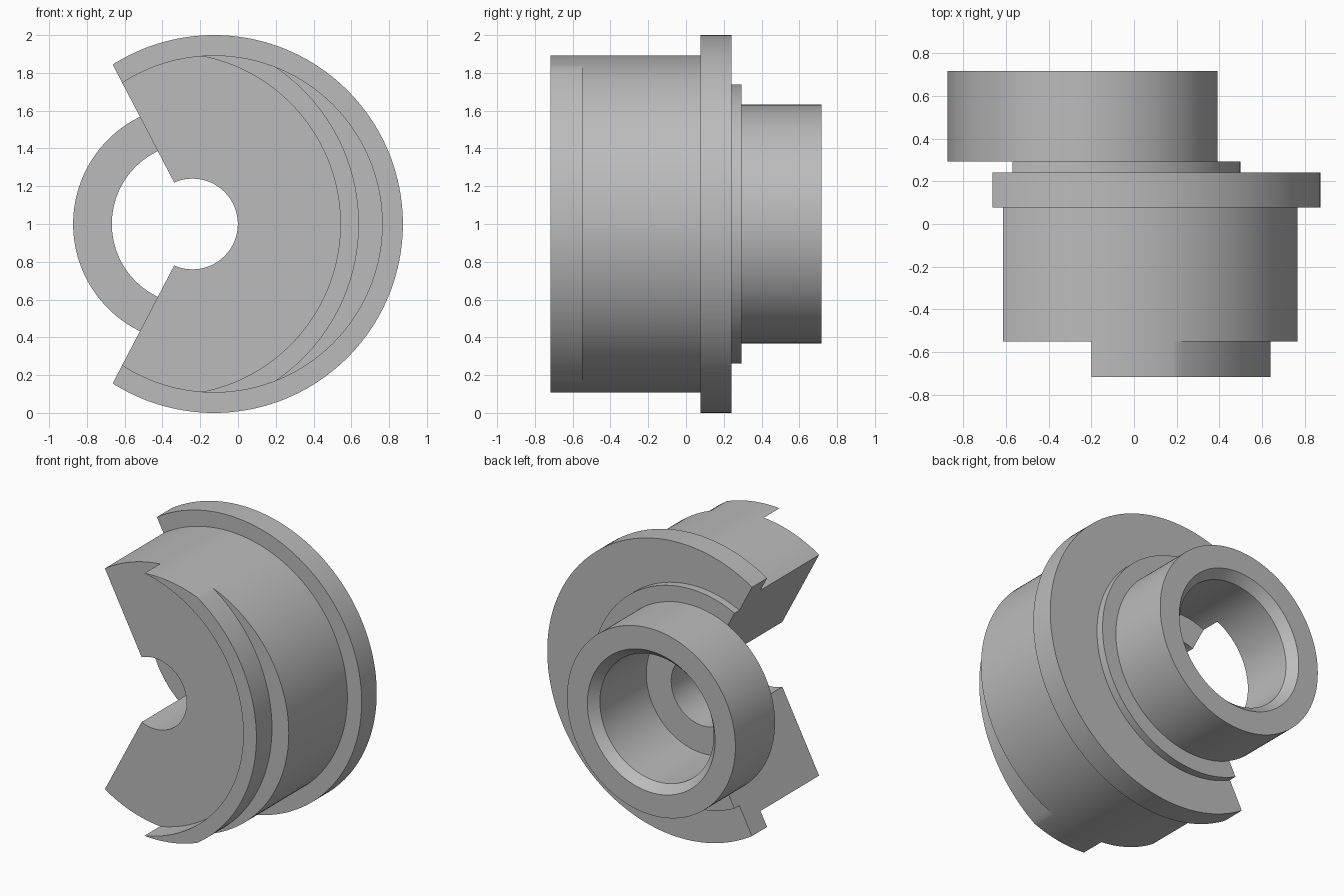
import bpy
import bmesh
from math import radians, pi
from mathutils import Matrix

cube = bpy.data.objects.get("Cube")
if cube:
    bpy.data.objects.remove(cube, do_unlink=True)

SEGMENTS = 160
BODY_X, BORE_X, LIP_X = -0.127, -0.241, -0.363   # three parallel axes at z = 1
FRONT, SHOULDER, FLANGE_Y, COLLAR_Y, RING_Y, BACK = -0.717, -0.55, 0.078, 0.24, 0.293, 0.717
BORE_FLOOR = 0.16

steel = bpy.data.materials.new("plain grey")
steel.use_nodes = True
steel.diffuse_color = (0.5, 0.5, 0.5, 1)
steel.node_tree.nodes["Principled BSDF"].inputs["Base Color"].default_value = (0.5, 0.5, 0.5, 1)


def add_object(name, bm):
    bmesh.ops.recalc_face_normals(bm, faces=bm.faces)
    mesh = bpy.data.meshes.new(name)
    bm.to_mesh(mesh)
    bm.free()
    mesh.materials.append(steel)
    obj = bpy.data.objects.new(name, mesh)
    bpy.context.collection.objects.link(obj)
    return obj


def disc(name, x, radius, y0, y1, back_radius=None):
    """Cylinder or cone running front to back."""
    bm = bmesh.new()
    place = Matrix.Translation((x, (y0 + y1) / 2, 1)) @ Matrix.Rotation(-pi / 2, 4, 'X')
    bmesh.ops.create_cone(bm, cap_ends=True, segments=SEGMENTS, radius1=radius,
                          radius2=back_radius or radius, depth=y1 - y0, matrix=place)
    return add_object(name, bm)


def wedge(name, apex_x, reach, half_height, y0, y1):
    """Triangular prism opening towards -x."""
    bm = bmesh.new()
    outline = [(apex_x, 1), (apex_x - reach, 1 + half_height), (apex_x - reach, 1 - half_height)]
    face = bm.faces.new([bm.verts.new((x, y0, z)) for x, z in outline])
    side = bmesh.ops.extrude_face_region(bm, geom=[face])
    moved = [v for v in side["geom"] if isinstance(v, bmesh.types.BMVert)]
    bmesh.ops.translate(bm, verts=moved, vec=(0, y1 - y0, 0))
    return add_object(name, bm)


def cut(obj, tool, operation='DIFFERENCE'):
    bpy.context.view_layer.objects.active = obj
    mod = obj.modifiers.new("cut", 'BOOLEAN')
    mod.object, mod.operation, mod.solver = tool, operation, 'EXACT'
    bpy.ops.object.modifier_apply(modifier=mod.name)


# Solid parts
body = disc("body", BODY_X, 0.893, SHOULDER, FLANGE_Y)
flange = disc("flange", BODY_X, 1.0, FLANGE_Y, COLLAR_Y)
collar = disc("collar", BORE_X, 0.739, COLLAR_Y, RING_Y)
ring = disc("rear_ring", BORE_X, 0.632, RING_Y, BACK)
lip = disc("crescent_lip", BODY_X, 0.893, FRONT, SHOULDER)

# Cutters
gap = wedge("gap_cutter", -0.223, 1.0, 1.916, -1, 1)
hole = disc("hole_cutter", BORE_X, 0.24, -1, 1)
bore = disc("bore_cutter", BORE_X, 0.427, BORE_FLOOR, 1)
chamfer = disc("chamfer_cutter", BORE_X, 0.427, BACK - 0.06, BACK + 0.06, 0.531)
lip_outer = disc("lip_outer_cutter", LIP_X, 1.003, -1, 0)
lip_inner = disc("lip_inner_cutter", LIP_X, 0.905, -1, 0)

# Open side, through hole and stepped bore
cut(body, hole)
cut(flange, hole)
cut(flange, bore)
cut(collar, bore)
for part in (body, flange, collar):
    cut(part, gap)
cut(ring, bore)
cut(ring, chamfer)

# Crescent between two arcs
cut(lip, lip_outer, 'INTERSECT')
cut(lip, lip_inner)

for tool in (gap, hole, bore, chamfer, lip_outer, lip_inner):
    bpy.data.objects.remove(tool, do_unlink=True)

# Smooth curved walls with crisp edges
bpy.ops.object.select_all(action='DESELECT')
for part in (body, flange, collar, ring, lip):
    part.select_set(True)
bpy.context.view_layer.objects.active = body
bpy.ops.object.shade_smooth_by_angle(angle=radians(20))
